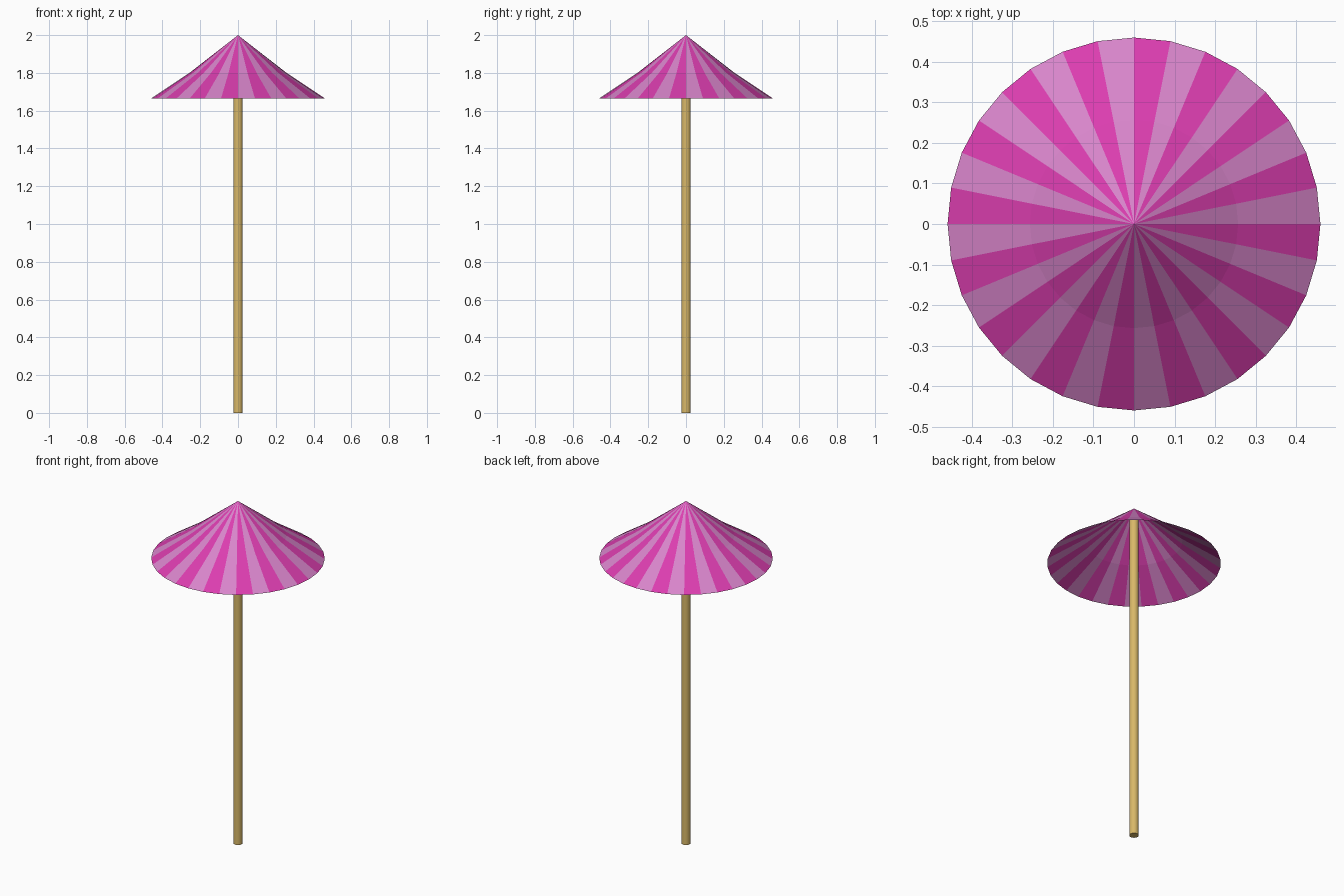
import bpy, bmesh
from math import cos, sin, tau, radians

if "Cube" in bpy.data.objects:
    bpy.data.objects.remove(bpy.data.objects["Cube"])

SIDES = 32


def material(name, color):
    m = bpy.data.materials.new(name)
    m.diffuse_color = (*color, 1)
    m.use_nodes = True
    m.node_tree.nodes["Principled BSDF"].inputs["Base Color"].default_value = m.diffuse_color
    return m


# Striped canopy: open two-slope cone, one stripe per side
bm = bmesh.new()
apex = bm.verts.new((0, 0, 2.0))
rings = [[bm.verts.new((r * cos(tau * i / SIDES), r * sin(tau * i / SIDES), z))
          for i in range(SIDES)] for r, z in ((0.257, 1.80), (0.46, 1.665))]
for i in range(SIDES):
    j = (i + 1) % SIDES
    inner, outer = rings
    for verts in ((apex, inner[i], inner[j]),
                  (inner[i], outer[i], outer[j], inner[j])):
        bm.faces.new(verts).material_index = i % 2
mesh = bpy.data.meshes.new("canopy")
bm.to_mesh(mesh)
bm.free()
mesh.materials.append(material("pale pink", (0.69, 0.235, 0.597)))
mesh.materials.append(material("hot pink", (0.71, 0.047, 0.43)))
bpy.context.collection.objects.link(bpy.data.objects.new("canopy", mesh))

# Wooden pole, reaching up inside the canopy
TOP = 1.96
bpy.ops.mesh.primitive_cylinder_add(vertices=SIDES, radius=0.025, depth=TOP,
                                    location=(0, 0, TOP / 2))
pole = bpy.context.object
pole.name = "pole"
pole.data.materials.append(material("wood", (0.69, 0.48, 0.14)))
bpy.ops.object.shade_smooth_by_angle(angle=radians(30))
